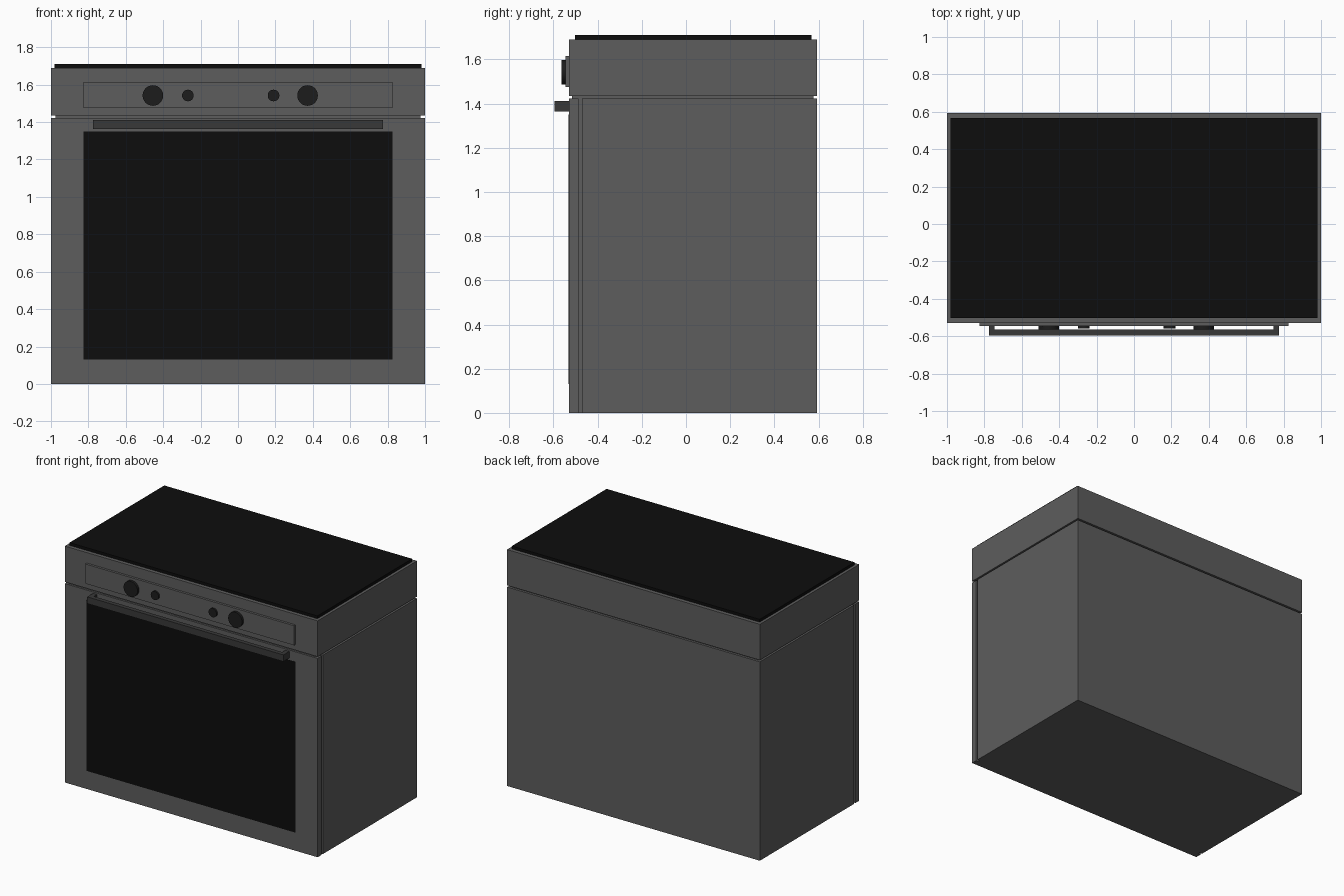
import bpy, bmesh
from math import radians
from mathutils import Matrix

if "Cube" in bpy.data.objects:
    bpy.data.objects.remove(bpy.data.objects["Cube"])


def material(name, v):
    m = bpy.data.materials.new(name)
    m.diffuse_color = (v, v, v, 1)
    m.use_nodes = True
    m.node_tree.nodes["Principled BSDF"].inputs["Base Color"].default_value = m.diffuse_color
    return m


STEEL = material("steel", 0.11)
DARK = material("dark_metal", 0.04)
KNOB = material("knob_black", 0.012)
GLASS = material("black_glass", 0.004)


def finish(name, bm, mat):
    me = bpy.data.meshes.new(name)
    bm.to_mesh(me)
    bm.free()
    me.materials.append(mat)
    ob = bpy.data.objects.new(name, me)
    bpy.context.collection.objects.link(ob)
    return ob


def box(name, x, y, z, mat):
    """Box from (min, max) ranges on each axis."""
    bm = bmesh.new()
    size = [b - a for a, b in (x, y, z)]
    mid = [(a + b) / 2 for a, b in (x, y, z)]
    bmesh.ops.create_cube(bm, size=1, matrix=Matrix.Translation(mid) @ Matrix.Diagonal((*size, 1)))
    return finish(name, bm, mat)


def knob(name, x, r, front):
    """Round dial standing off the control panel."""
    back = -0.54
    bm = bmesh.new()
    place = Matrix.Translation((x, (front + back) / 2, 1.542)) @ Matrix.Rotation(radians(90), 4, 'X')
    bmesh.ops.create_cone(bm, cap_ends=True, segments=32, radius1=r, radius2=r,
                          depth=back - front, matrix=place)
    ob = finish(name, bm, KNOB)
    bpy.context.view_layer.objects.active = ob
    ob.select_set(True)
    bpy.ops.object.shade_smooth_by_angle(angle=radians(40))
    ob.select_set(False)


W = (-1, 1)
# main cabinet, door, and the recessed seams between them
box("cabinet", W, (-0.47, 0.594), (0, 1.422), STEEL)
box("door", W, (-0.529, -0.486), (0, 1.422), STEEL)
box("door_seam", (-0.98, 0.98), (-0.49, -0.465), (0, 1.42), STEEL)
box("top_seam", (-0.975, 0.975), (-0.515, 0.577), (1.41, 1.44), STEEL)
# upper housing and cooktop
box("upper_housing", W, (-0.529, 0.594), (1.434, 1.69), STEEL)
box("cooktop", (-0.98, 0.98), (-0.503, 0.567), (1.68, 1.71), GLASS)
# door window and control panel
box("door_window", (-0.826, 0.826), (-0.531, -0.51), (0.13, 1.35), GLASS)
box("control_panel", (-0.826, 0.826), (-0.546, -0.52), (1.475, 1.615), STEEL)
# handle bar with two mounts
box("handle_bar", (-0.776, 0.776), (-0.595, -0.564), (1.364, 1.412), DARK)
for side, s in (("left", -1), ("right", 1)):
    box(f"handle_mount_{side}", sorted((s * 0.776, s * 0.745)), (-0.57, -0.525), (1.364, 1.412), DARK)
# dials
for i, (x, r, front) in enumerate([(-0.455, 0.055, -0.564), (-0.268, 0.031, -0.559),
                                   (0.19, 0.031, -0.559), (0.372, 0.055, -0.564)]):
    knob(f"knob_{i + 1}", x, r, front)
